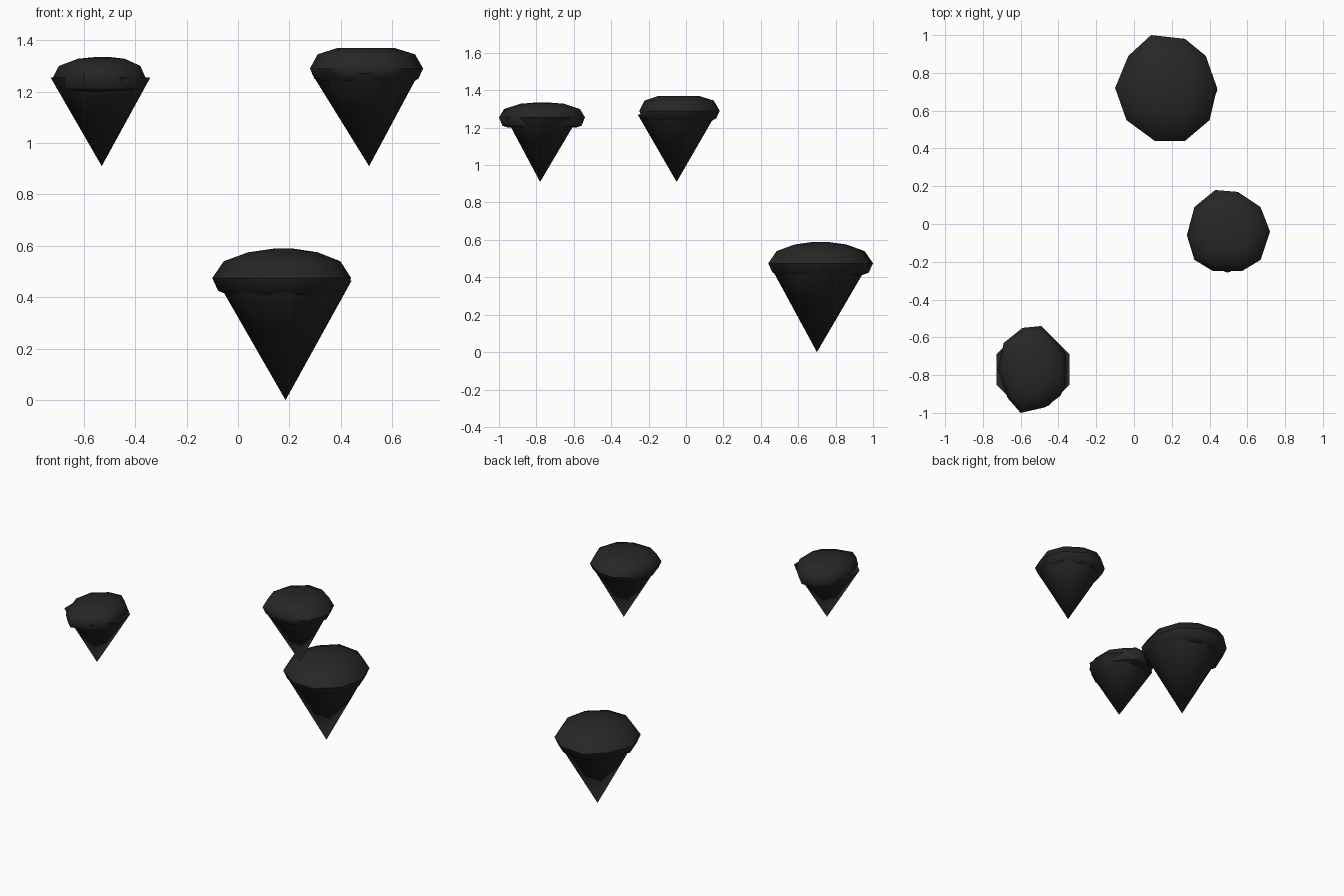
import bpy
import bmesh
import math
from mathutils import Vector

default_cube = bpy.data.objects.get("Cube")
if default_cube:
    bpy.data.objects.remove(default_cube, do_unlink=True)

# Single dark rock colour
rock = bpy.data.materials.new("charcoal_rock")
rock.use_nodes = True
charcoal = (0.02, 0.02, 0.02, 1)
rock.diffuse_color = charcoal
shader = rock.node_tree.nodes["Principled BSDF"]
shader.inputs["Base Color"].default_value = charcoal
shader.inputs["Roughness"].default_value = 0.9


def finish(name, bm, angle):
    """Turn a bmesh into a shaded object with the rock material."""
    bmesh.ops.recalc_face_normals(bm, faces=bm.faces)
    mesh = bpy.data.meshes.new(name)
    bm.to_mesh(mesh)
    bm.free()
    mesh.materials.append(rock)
    obj = bpy.data.objects.new(name, mesh)
    bpy.context.collection.objects.link(obj)
    bpy.ops.object.select_all(action="DESELECT")
    obj.select_set(True)
    bpy.context.view_layer.objects.active = obj
    bpy.ops.object.shade_smooth_by_angle(angle=math.radians(angle))
    return obj


def make_cap(name, outline, rings):
    """Loft an irregular outline through (scale, height) rings."""
    bm = bmesh.new()
    points = [Vector((x, y, 0)) for x, y in outline]
    centre = sum(points, Vector()) / len(points)
    loops = []
    for scale, height in rings:
        lift = Vector((0, 0, height))
        loops.append([bm.verts.new(centre + (p - centre) * scale + lift)
                      for p in points])
    count = len(points)
    for low, high in zip(loops, loops[1:]):
        for i in range(count):
            j = (i + 1) % count
            bm.faces.new((low[i], low[j], high[j], high[i]))
    bm.faces.new(loops[0])
    bm.faces.new(loops[-1])
    return finish(name, bm, 50)


def make_spike(name, apex, base_centre, radius, turn, sides=8):
    """Downward pointing cone with a flat lid."""
    bm = bmesh.new()
    tip = bm.verts.new(apex)
    rim = []
    for i in range(sides):
        a = math.tau * i / sides + turn
        offset = Vector((math.cos(a), math.sin(a), 0)) * radius
        rim.append(bm.verts.new(Vector(base_centre) + offset))
    for i in range(sides):
        bm.faces.new((tip, rim[i], rim[(i + 1) % sides]))
    bm.faces.new(rim)
    return finish(name, bm, 60)


# Large low island at the back
make_cap("large_island_cap",
         [(.09, 1), (.27, .98), (.38, .89), (.44, .72), (.40, .55),
          (.27, .44), (.11, .44), (-.04, .55), (-.10, .72), (-.03, .89)],
         [(.78, .41), (.92, .425), (1, .475), (.84, .54), (.5, .575), (.12, .59)])
make_spike("large_island_spike", (.185, .70, 0), (.18, .71, .465), .262, 0)

# Small high island on the model's left
make_cap("left_island_cap",
         [(.43, .18), (.55, .17), (.67, .09), (.72, -.04), (.67, -.19),
          (.57, -.25), (.42, -.25), (.32, -.19), (.28, -.06), (.32, .09)],
         [(.8, 1.235), (.92, 1.25), (1, 1.29), (.86, 1.345), (.5, 1.37)])
make_spike("left_island_spike", (.51, -.05, .91), (.495, -.05, 1.27), .208, 0)

# Small high island on the model's right, at the front
make_cap("right_island_cap",
         [(-.59, -.55), (-.49, -.54), (-.42, -.61), (-.36, -.69), (-.36, -.85),
          (-.39, -.91), (-.47, -.97), (-.60, -1), (-.67, -.92), (-.72, -.77),
          (-.69, -.63)],
         [(.78, 1.2), (.92, 1.21), (1, 1.255), (.88, 1.3), (.5, 1.328), (.12, 1.335)])
make_spike("right_island_spike", (-.53, -.78, .91), (-.535, -.77, 1.255), .21,
           math.pi / 8)
